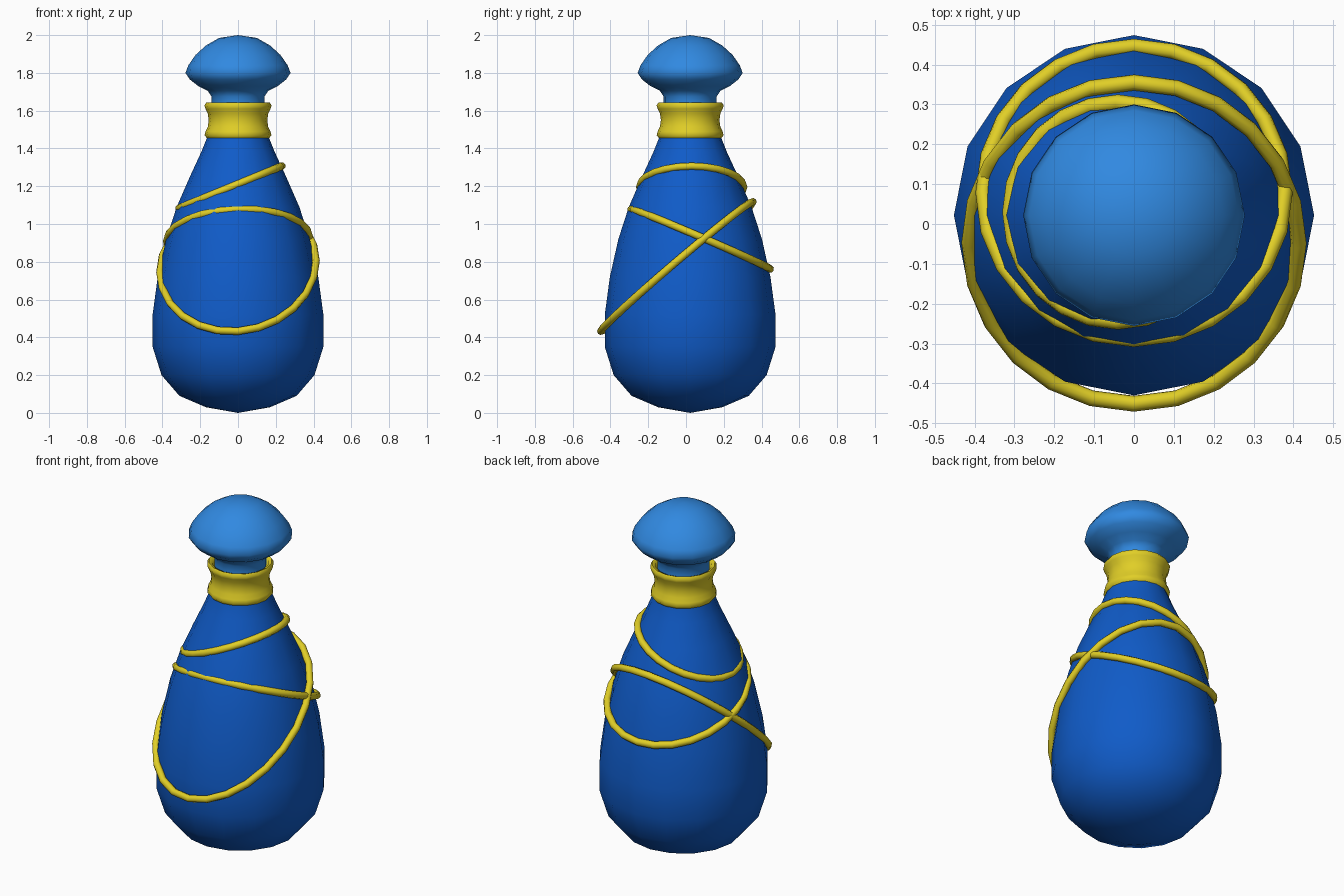
import bpy, bmesh, math
from mathutils import Vector

cube = bpy.data.objects.get("Cube")
if cube:
    bpy.data.objects.remove(cube, do_unlink=True)

AXIS_Y = 0.022   # the bottle sits slightly behind the centre
SIDES = 16


def material(name, rgb):
    mat = bpy.data.materials.new(name)
    mat.use_nodes = True
    mat.diffuse_color = (*rgb, 1)
    mat.node_tree.nodes["Principled BSDF"].inputs["Base Color"].default_value = (*rgb, 1)
    return mat


deep_blue = material("deep blue", (0.005, 0.105, 0.58))
light_blue = material("light blue", (0.03, 0.25, 0.75))
yellow = material("golden yellow", (0.75, 0.62, 0.02))


def finish(name, bm, mat, angle):
    bmesh.ops.recalc_face_normals(bm, faces=bm.faces)
    mesh = bpy.data.meshes.new(name)
    bm.to_mesh(mesh)
    bm.free()
    mesh.materials.append(mat)
    obj = bpy.data.objects.new(name, mesh)
    bpy.context.collection.objects.link(obj)
    bpy.ops.object.select_all(action='DESELECT')
    obj.select_set(True)
    bpy.context.view_layer.objects.active = obj
    bpy.ops.object.shade_smooth_by_angle(angle=math.radians(angle))
    return obj


def lathe(name, profile, mat, angle=60, closed=False):
    """Spin a (radius, height) profile round the bottle's axis."""
    bm = bmesh.new()
    verts = [bm.verts.new((r, AXIS_Y, z)) for r, z in profile]
    pairs = list(zip(verts, verts[1:]))
    if closed:
        pairs.append((verts[-1], verts[0]))
    edges = [bm.edges.new(p) for p in pairs]
    bmesh.ops.spin(bm, geom=verts + edges, cent=(0, AXIS_Y, 0), axis=(0, 0, 1),
                   angle=math.tau, steps=SIDES)
    bmesh.ops.remove_doubles(bm, verts=bm.verts, dist=0.0005)
    return finish(name, bm, mat, angle)


def band(name, centre, radii, slope, steps=24, thick=0.02, ring=8):
    """Round cord following a tilted oval: z rises by slope along x and y."""
    bm = bmesh.new()
    centre = Vector(centre)
    normal = Vector((-slope[0], -slope[1], 1)).normalized()
    loops = []
    for i in range(steps):
        a = math.tau * i / steps
        x, y = radii[0] * math.cos(a), radii[1] * math.sin(a)
        dx, dy = -radii[0] * math.sin(a), radii[1] * math.cos(a)
        spot = centre + Vector((x, y, slope[0] * x + slope[1] * y))
        along = Vector((dx, dy, slope[0] * dx + slope[1] * dy)).normalized()
        out = along.cross(normal)
        loops.append([bm.verts.new(spot + thick * (out * math.cos(b) + normal * math.sin(b)))
                      for b in (math.tau * j / ring for j in range(ring))])
    for i in range(steps):
        a, b = loops[i], loops[(i + 1) % steps]
        for j in range(ring):
            k = (j + 1) % ring
            bm.faces.new((a[j], b[j], b[k], a[k]))
    return finish(name, bm, yellow, 80)


# Pear-shaped bottle
lathe("bottle_body", [
    (0, 0), (0.17, 0.03), (0.31, 0.09), (0.405, 0.20), (0.452, 0.35),
    (0.452, 0.52), (0.425, 0.72), (0.38, 0.92), (0.325, 1.09),
    (0.255, 1.25), (0.195, 1.38), (0.155, 1.48), (0.135, 1.58), (0, 1.58)], deep_blue)

# Waisted collar round the neck, with rolled rims
lathe("neck_collar", [
    (0.14, 1.47), (0.165, 1.455), (0.177, 1.47), (0.172, 1.49), (0.16, 1.515),
    (0.155, 1.55), (0.16, 1.585), (0.172, 1.61), (0.178, 1.628), (0.168, 1.643),
    (0.15, 1.635), (0.142, 1.60)], yellow, 80, closed=True)

# Mushroom-shaped stopper
lathe("stopper", [
    (0, 1.56), (0.138, 1.56), (0.14, 1.64), (0.14, 1.675), (0.16, 1.705),
    (0.21, 1.73), (0.255, 1.765), (0.278, 1.80), (0.263, 1.84), (0.225, 1.895),
    (0.17, 1.945), (0.10, 1.985), (0, 2.0)], light_blue, 80)

# Three tilted cords wrapped round the body
band("upper_cord", (-0.04, 0.03, 1.195), (0.272, 0.275), (0.41, 0))
band("middle_cord", (0, 0.078, 0.92), (0.378, 0.368), (0.03, -0.43))
band("lower_cord", (0, -0.048, 0.775), (0.413, 0.403), (0.07, 0.85))
